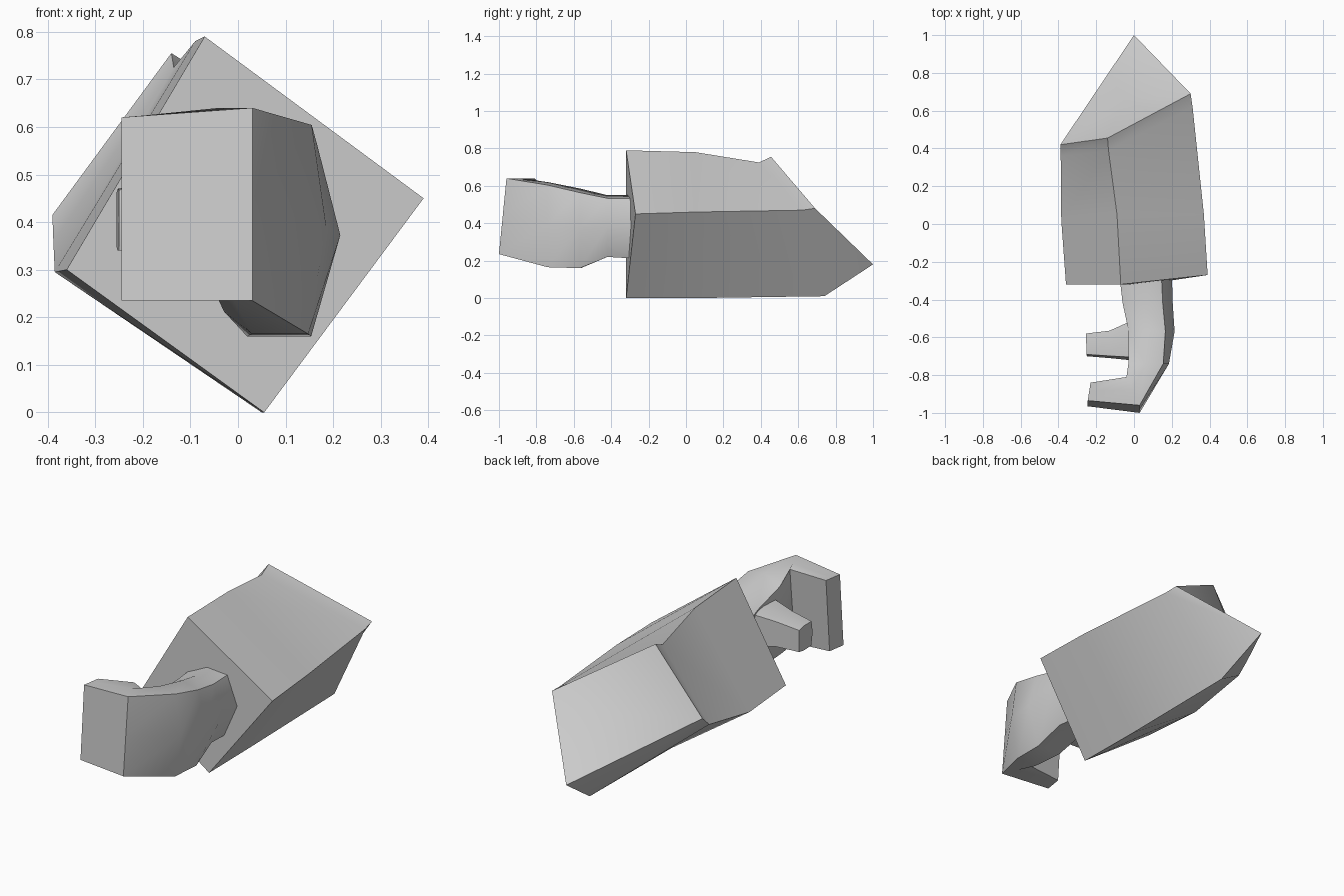
import bpy, bmesh, math

cube = bpy.data.objects.get("Cube")
if cube:
    bpy.data.objects.remove(cube, do_unlink=True)

grey = bpy.data.materials.new("plain grey")
grey.use_nodes = True
GREY = (0.6, 0.6, 0.6, 1)
grey.diffuse_color = GREY
grey.node_tree.nodes["Principled BSDF"].inputs["Base Color"].default_value = GREY


def loft(name, rings, angle, poke_end=False):
    """Skin a row of matching rings, close both ends and smooth the sides."""
    bm = bmesh.new()
    loops = [[bm.verts.new(p) for p in ring] for ring in rings]
    n = len(loops[0])
    for a, b in zip(loops, loops[1:]):
        for i in range(n):
            j = (i + 1) % n
            bm.faces.new((a[i], a[j], b[j], b[i]))
    bm.faces.new(loops[0])
    end = bm.faces.new(loops[-1])
    if poke_end:
        bmesh.ops.poke(bm, faces=[end])
    bmesh.ops.recalc_face_normals(bm, faces=bm.faces[:])
    mesh = bpy.data.meshes.new(name)
    bm.to_mesh(mesh)
    bm.free()
    mesh.materials.append(grey)
    ob = bpy.data.objects.new(name, mesh)
    bpy.context.collection.objects.link(ob)
    bpy.ops.object.select_all(action='DESELECT')
    bpy.context.view_layer.objects.active = ob
    ob.select_set(True)
    bpy.ops.object.shade_smooth_by_angle(angle=math.radians(angle))
    return ob


# Hand cross-sections: rounded outline blended towards a box
ROUND = [(0, .15), (0, .85), (.4, 1), (.8, .95), (1, .5), (.75, 0), (.2, 0)]
BOX = [(0, 0), (0, 1), (.45, 1), (1, 1), (1, .5), (1, 0), (.45, 0)]


def section(inner, outer, low, high, box, lean=0):
    ring = []
    for (t0, h0), (t1, h1) in zip(ROUND, BOX):
        t, h = t0 + (t1 - t0) * box, h0 + (h1 - h0) * box
        ring.append((inner[0] + (outer[0] - inner[0]) * t,
                     inner[1] + (outer[1] - inner[1]) * t - lean * (1 - h),
                     low + (high - low) * h))
    return ring


# Sleeve: four-cornered tube (top, right, bottom, left) with a slanted end
loft("sleeve", [
    [(-.07, -.32, .79), (.39, -.27, .45), (.055, -.32, 0), (-.36, -.32, .3)],
    [(-.09, .05, .78), (.37, .05, .46), (.05, .05, 0), (-.385, .02, .295)],
    [(-.135, .39, .725), (.31, .62, .47), (.045, .74, .01), (-.388, .36, .36)],
    [(-.14, .455, .755), (.3, .69, .48), (0, 1, .18), (-.39, .42, .415)],
], 60, poke_end=True)

# Wrist, palm and curled fingers as one bent form
loft("hand", [
    section((-.08, -.25), (.2, -.25), .21, .55, 0),
    section((-.06, -.42), (.205, -.42), .22, .55, 0),
    section((-.03, -.56), (.215, -.57), .16, .585, 0),
    section((-.03, -.74), (.185, -.74), .165, .62, .3),
    section((-.04, -.81), (.03, -.96), .235, .64, 1, .04),
    section((-.23, -.84), (-.245, -.935), .235, .62, 1, .03),
], 60)

# Thumb
loft("thumb", [
    section((.05, -.48), (.05, -.73), .3, .54, .6),
    section((-.03, -.52), (-.03, -.72), .33, .52, .6),
    section((-.13, -.565), (-.13, -.71), .34, .49, .6),
    section((-.255, -.58), (-.25, -.7), .34, .47, .6),
], 60)
